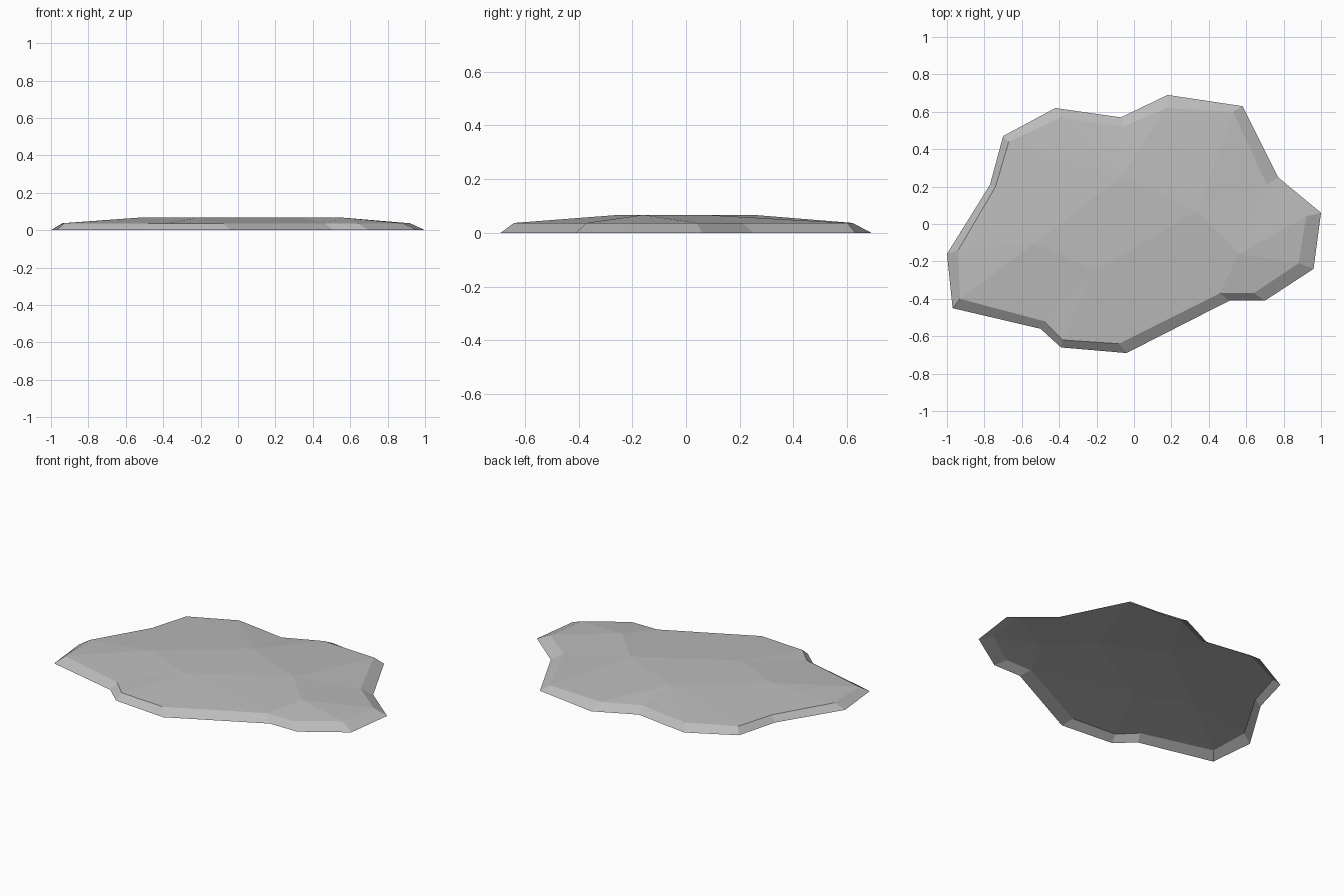
import bpy
import bmesh

cube = bpy.data.objects.get("Cube")
if cube:
    bpy.data.objects.remove(cube, do_unlink=True)


def make_material(name, colour):
    material = bpy.data.materials.new(name)
    material.use_nodes = True
    material.diffuse_color = colour
    shader = next(n for n in material.node_tree.nodes if n.type == "BSDF_PRINCIPLED")
    shader.inputs["Base Color"].default_value = colour
    return material


# Heights of the shoulder and the crown above the ground
SHOULDER_HEIGHT = 0.037
CROWN_HEIGHT = 0.067

# Ground outline, counter-clockwise from the right-hand tip
outline = [
    (-1.0, -0.16), (-0.97, -0.45), (-0.5, -0.56), (-0.39, -0.66),
    (-0.04, -0.69), (0.51, -0.41), (0.7, -0.41), (0.96, -0.24),
    (1.0, 0.06), (0.77, 0.25), (0.58, 0.63), (0.18, 0.69),
    (-0.07, 0.57), (-0.42, 0.62), (-0.7, 0.47), (-0.77, 0.21),
]

# Shoulder ring, one point above each outline point
shoulder = [
    (-0.94, -0.14), (-0.93, -0.4), (-0.48, -0.52), (-0.38, -0.62),
    (-0.08, -0.64), (0.46, -0.37), (0.64, -0.37), (0.88, -0.21),
    (0.92, 0.04), (0.71, 0.21), (0.53, 0.6), (0.17, 0.62),
    (-0.06, 0.52), (-0.39, 0.57), (-0.67, 0.44), (-0.74, 0.2),
]

# Crown points
crown = {
    "west": (-0.53, -0.1),
    "south": (-0.21, -0.25),
    "centre": (0.34, 0.07),
    "north": (-0.07, 0.25),
    "east": (0.56, -0.16),
}

# Crown point that each shoulder edge slopes up to
apexes = (["west"] * 2 + ["south"] * 3 + ["east"] * 4 + ["centre"] * 2
          + ["north"] * 3 + ["west"] * 2)


def build_slab(name, material):
    bm = bmesh.new()
    base = [bm.verts.new((x, y, 0)) for x, y in outline]
    ring = [bm.verts.new((x, y, SHOULDER_HEIGHT)) for x, y in shoulder]
    top = {key: bm.verts.new((x, y, CROWN_HEIGHT)) for key, (x, y) in crown.items()}

    for i, apex in enumerate(apexes):
        j = (i + 1) % len(base)
        # Bevelled edge
        bm.faces.new((base[i], base[j], ring[j], ring[i]))
        # Sloping upper facet
        bm.faces.new((ring[i], ring[j], top[apex]))
        # Facets filling the gap where the slope passes to another crown point
        following = apexes[j]
        path = [apex, following]
        if path == ["south", "east"]:
            path.insert(1, "centre")
        for a, b in zip(path, path[1:]):
            if a != b:
                bm.faces.new((ring[j], top[b], top[a]))

    # Level crown; the underside stays open
    bm.faces.new([top[key] for key in ("west", "south", "centre", "north")])

    mesh = bpy.data.meshes.new(name)
    bm.to_mesh(mesh)
    bm.free()
    mesh.materials.append(material)
    slab = bpy.data.objects.new(name, mesh)
    bpy.context.collection.objects.link(slab)
    return slab


stone_grey = make_material("stone grey", (0.5, 0.5, 0.5, 1))
build_slab("flat_stone", stone_grey)
